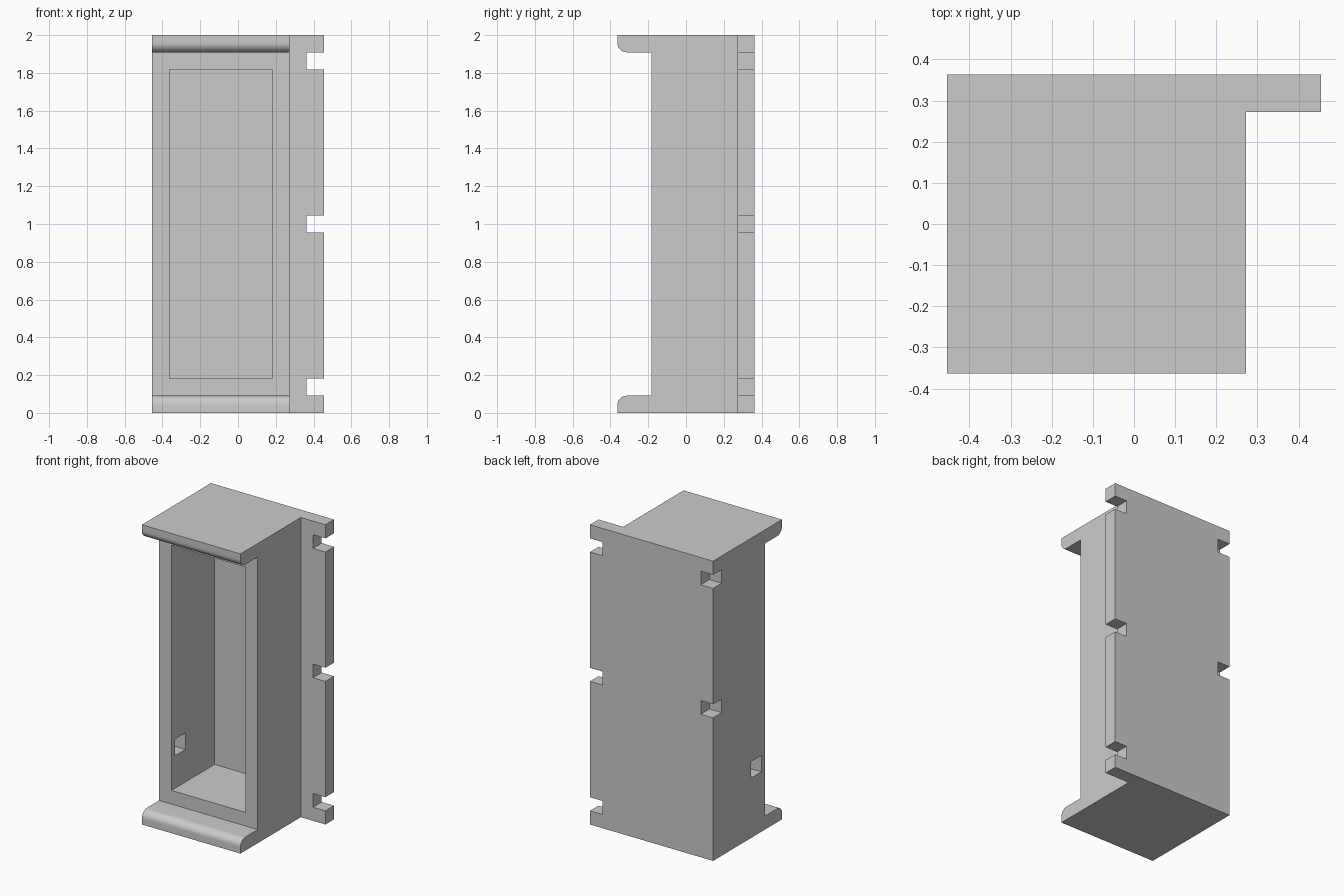
import bpy, bmesh, math
from mathutils import Vector

cube = bpy.data.objects.get("Cube")
if cube:
    bpy.data.objects.remove(cube, do_unlink=True)

U = 1 / 11  # module: the model is 10 x 8 x 22 modules

grey = bpy.data.materials.new("light grey")
grey.use_nodes = True
colour = (0.6, 0.6, 0.6, 1)
grey.diffuse_color = colour
grey.node_tree.nodes["Principled BSDF"].inputs["Base Color"].default_value = colour


def prism(name, points, sweep):
    """Extrude a planar outline (in modules) along the sweep vector."""
    bm = bmesh.new()
    face = bm.faces.new([bm.verts.new(Vector(p) * U) for p in points])
    new = bmesh.ops.extrude_face_region(bm, geom=[face])["geom"]
    verts = [g for g in new if isinstance(g, bmesh.types.BMVert)]
    bmesh.ops.translate(bm, verts=verts, vec=Vector(sweep) * U)
    bmesh.ops.recalc_face_normals(bm, faces=bm.faces)
    mesh = bpy.data.meshes.new(name)
    bm.to_mesh(mesh)
    bm.free()
    mesh.materials.append(grey)
    obj = bpy.data.objects.new(name, mesh)
    bpy.context.collection.objects.link(obj)
    return obj


def box(name, x, y, z):
    outline = [(x[0], y[0], z[0]), (x[1], y[0], z[0]), (x[1], y[1], z[0]), (x[0], y[1], z[0])]
    return prism(name, outline, (0, 0, z[1] - z[0]))


def combine(target, tool, operation):
    """Apply a boolean and discard the tool."""
    mod = target.modifiers.new(operation, 'BOOLEAN')
    mod.operation, mod.solver, mod.object = operation, 'EXACT', tool
    bpy.context.view_layer.update()
    result = target.evaluated_get(bpy.context.evaluated_depsgraph_get())
    mesh = bpy.data.meshes.new_from_object(result)
    target.modifiers.clear()
    target.data = mesh
    bpy.data.objects.remove(tool, do_unlink=True)


# Body side profile with a rounded lip at the bottom, mirrored to the top
R, STEPS = 0.55, 10
lip = [(-4, 0)]
for i in range(STEPS + 1):
    a = math.pi / 2 * i / STEPS
    lip.append((-4 + R - R * math.cos(a), 1 - R + R * math.sin(a)))
lip.append((-2, 1))
profile = [(4, 0)] + lip + [(y, 22 - z) for y, z in reversed(lip)] + [(4, 22)]
housing = prism("housing", [(-5, y, z) for y, z in profile], (8, 0, 0))

# Mounting flange along the back edge
combine(housing, box("flange", (2, 5), (3, 4), (0, 22)), 'UNION')

# Open front cavity
combine(housing, box("cavity", (-4, 2), (-3, 3), (2, 20)), 'DIFFERENCE')

# Flange notches, and matching notches in the opposite back corner
for z in (1, 10.5, 20):
    combine(housing, box("flange_notch", (4, 6), (2, 5), (z, z + 1)), 'DIFFERENCE')
for z in (10.5, 20):
    combine(housing, box("corner_notch", (-6, -4), (3, 5), (z, z + 1)), 'DIFFERENCE')

# Square cable hole through the side wall
combine(housing, box("cable_hole", (-6, -3), (-1.6, -0.4), (4.4, 5.6)), 'DIFFERENCE')

# Smooth lip curves, sharp edges elsewhere
bpy.ops.object.select_all(action='DESELECT')
housing.select_set(True)
bpy.context.view_layer.objects.active = housing
bpy.ops.object.shade_smooth_by_angle(angle=math.radians(30))
